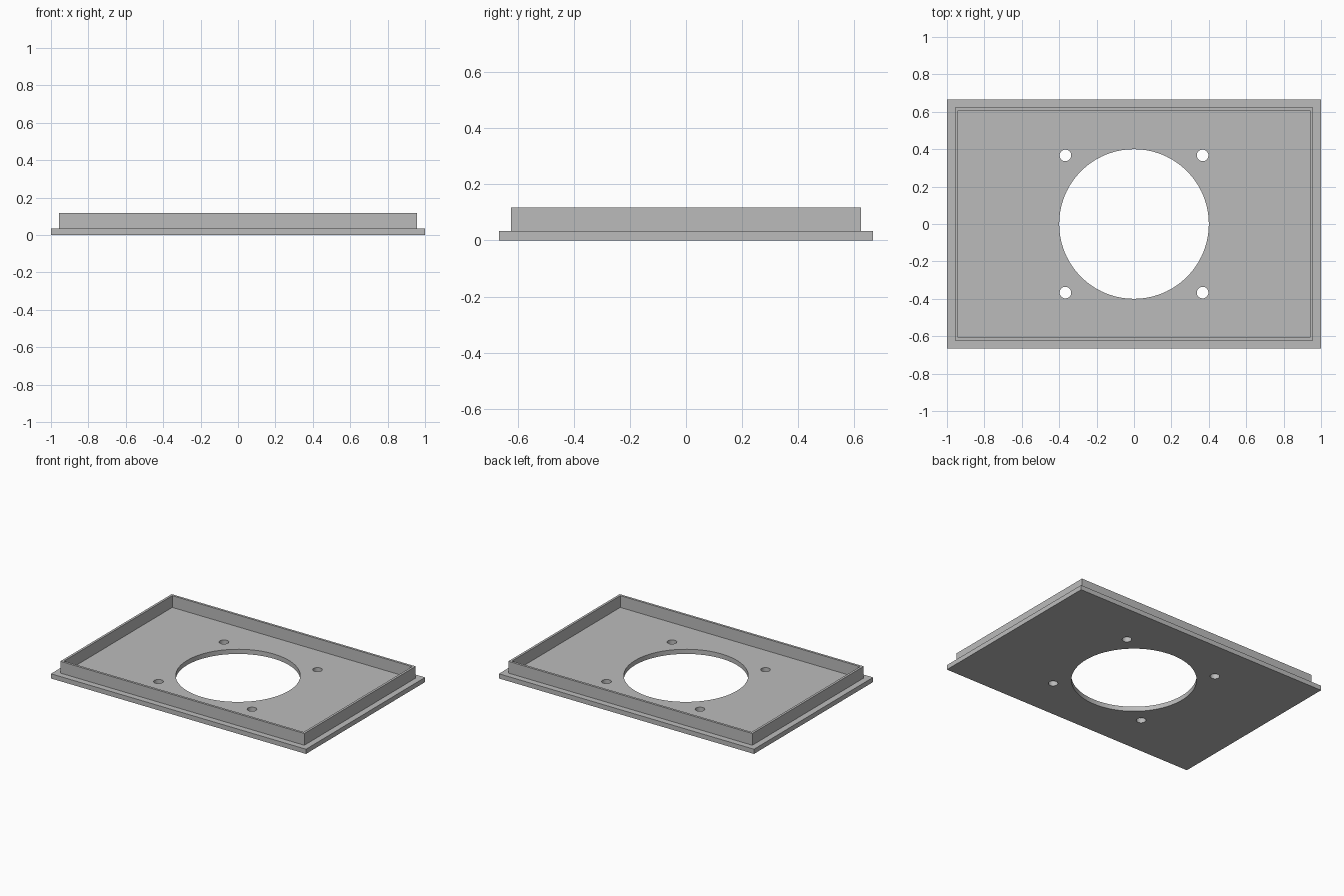
import bpy
import bmesh
from mathutils import Matrix, Vector

cube = bpy.data.objects.get("Cube")
if cube:
    bpy.data.objects.remove(cube, do_unlink=True)

LENGTH, WIDTH, THICK = 2.0, 1.3333, 0.0333
MARGIN, WALL, RIM_HEIGHT = 0.0433, 0.0167, 0.0833
BORE_RADIUS, SCREW_RADIUS, SCREW_OFFSET = 0.4, 0.031, 0.3667

grey = bpy.data.materials.new("plain grey")
grey.use_nodes = True
colour = (0.5, 0.5, 0.5, 1)
grey.diffuse_color = colour
grey.node_tree.nodes["Principled BSDF"].inputs["Base Color"].default_value = colour


def make_object(name, bm):
    bmesh.ops.recalc_face_normals(bm, faces=bm.faces)
    mesh = bpy.data.meshes.new(name)
    bm.to_mesh(mesh)
    bm.free()
    mesh.materials.append(grey)
    obj = bpy.data.objects.new(name, mesh)
    bpy.context.collection.objects.link(obj)
    return obj


# Base plate with a thin raised rim set in from its edge
bm = bmesh.new()
bmesh.ops.create_cube(bm, size=1, matrix=Matrix.Translation((0, 0, THICK / 2))
                      @ Matrix.Diagonal((LENGTH, WIDTH, THICK, 1)))
top = max(bm.faces, key=lambda f: f.calc_center_median().z)
bmesh.ops.inset_region(bm, faces=[top], thickness=MARGIN, use_even_offset=True)
ring = bmesh.ops.inset_region(bm, faces=[top], thickness=WALL, use_even_offset=True)["faces"]
raised = bmesh.ops.extrude_face_region(bm, geom=ring)["geom"]
bmesh.ops.delete(bm, geom=[f for f in ring if f.is_valid], context="FACES_ONLY")
bmesh.ops.translate(bm, vec=Vector((0, 0, RIM_HEIGHT)),
                    verts=[v for v in raised if isinstance(v, bmesh.types.BMVert)])
plate = make_object("mounting_plate", bm)

# Central opening and four screw holes
bm = bmesh.new()
holes = [(0, 0, BORE_RADIUS, 96)]
holes += [(sx * SCREW_OFFSET, sy * SCREW_OFFSET, SCREW_RADIUS, 32)
          for sx in (-1, 1) for sy in (-1, 1)]
for x, y, radius, sides in holes:
    bmesh.ops.create_cone(bm, cap_ends=True, segments=sides, radius1=radius, radius2=radius,
                          depth=0.3, matrix=Matrix.Translation((x, y, 0)))
cutter = make_object("hole_cutter", bm)
cutter.hide_render = True

cut = plate.modifiers.new("holes", "BOOLEAN")
cut.operation = "DIFFERENCE"
cut.solver = "EXACT"
cut.object = cutter
bpy.context.view_layer.objects.active = plate
plate.select_set(True)
bpy.ops.object.modifier_apply(modifier=cut.name)
bpy.data.objects.remove(cutter, do_unlink=True)

# Smooth hole walls, sharp edges elsewhere
bpy.ops.object.shade_smooth_by_angle(angle=0.5)
